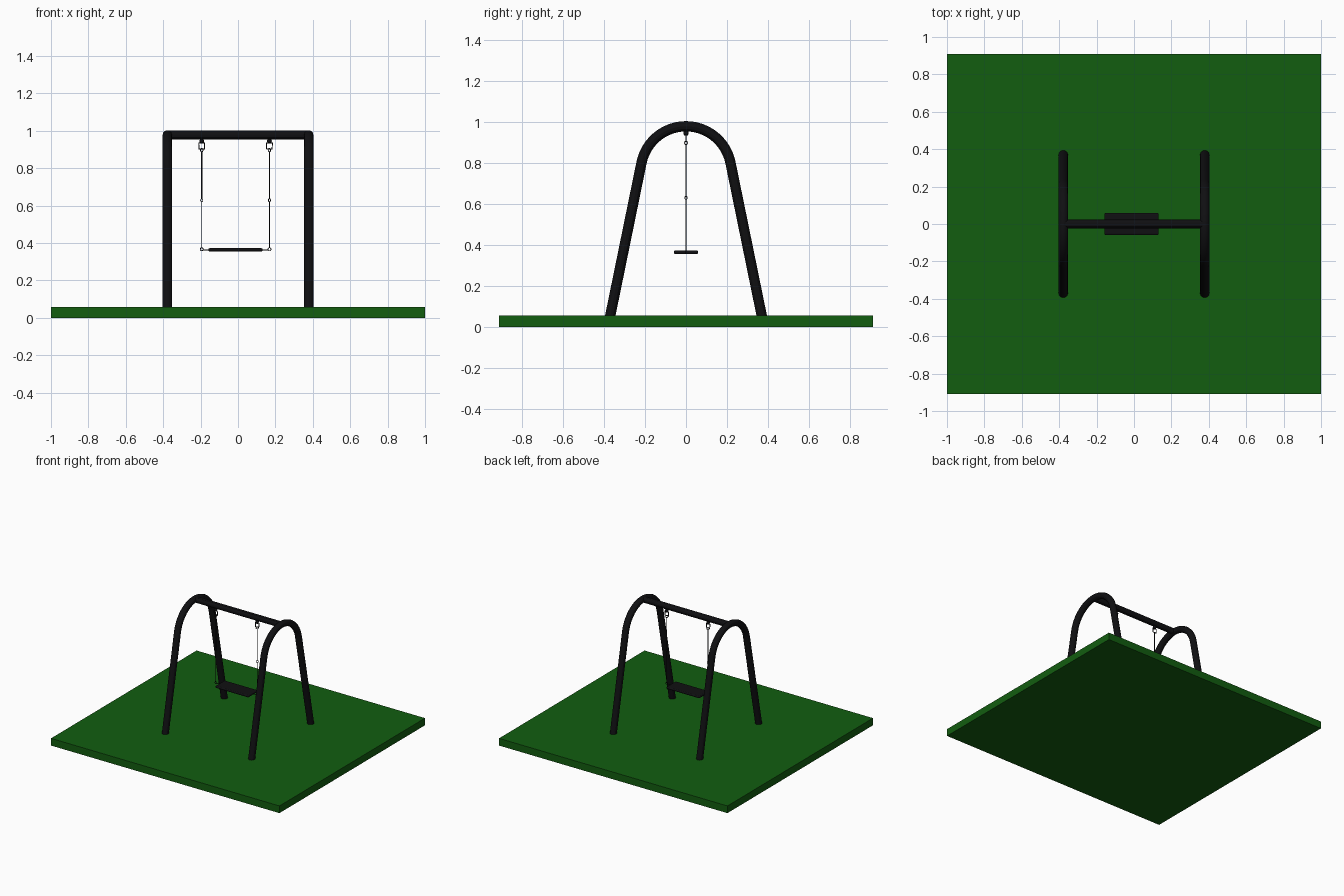
import bpy, math

if "Cube" in bpy.data.objects:
    bpy.data.objects.remove(bpy.data.objects["Cube"])

GROUND_TOP = 0.057


def material(name, color):
    m = bpy.data.materials.new(name)
    m.diffuse_color = color
    m.use_nodes = True
    m.node_tree.nodes["Principled BSDF"].inputs["Base Color"].default_value = m.diffuse_color
    return m


GREEN = material("grass_green", (0.006, 0.11, 0.005, 1))
BLACK = material("black_paint", (0.005, 0.005, 0.006, 1))


def finish(name, mat, smooth=True):
    ob = bpy.context.object
    ob.name = name
    ob.data.materials.clear()
    ob.data.materials.append(mat)
    if smooth:
        bpy.ops.object.shade_smooth_by_angle()
    return ob


def box(name, center, size, mat):
    bpy.ops.mesh.primitive_cube_add(size=1, location=center)
    bpy.context.object.scale = size
    bpy.ops.object.transform_apply(location=False, rotation=False, scale=True)
    return finish(name, mat, False)


def tube(name, points, radius, mat=BLACK, res=4, cyclic=False):
    cu = bpy.data.curves.new(name, 'CURVE')
    cu.dimensions = '3D'
    cu.bevel_depth = radius
    cu.bevel_resolution = res
    cu.use_fill_caps = not cyclic
    sp = cu.splines.new('POLY')
    sp.points.add(len(points) - 1)
    for p, co in zip(sp.points, points):
        p.co = (*co, 1)
    sp.use_cyclic_u = cyclic
    ob = bpy.data.objects.new(name, cu)
    bpy.context.collection.objects.link(ob)
    bpy.ops.object.select_all(action='DESELECT')
    bpy.context.view_layer.objects.active = ob
    ob.select_set(True)
    bpy.ops.object.convert(target='MESH')
    return finish(name, mat)


def ring(name, loc, major, minor, rot):
    bpy.ops.mesh.primitive_torus_add(location=loc, rotation=rot, major_radius=major,
                                     minor_radius=minor, major_segments=20, minor_segments=8)
    return finish(name, BLACK)


# Grass slab
box("ground", (0, 0, GROUND_TOP / 2), (2, 1.82, GROUND_TOP), GREEN)

# Two arched end frames: straight splayed legs tangent to a round top
TOP, R, TILT = 0.978, 0.221, math.radians(11.6)
for side, x in (("left", -0.378), ("right", 0.378)):
    path = [(x, -0.37, 0.05)]
    for i in range(25):
        a = TILT + (math.pi - 2 * TILT) * i / 24
        path.append((x, -R * math.cos(a), TOP - R + R * math.sin(a)))
    path.append((x, 0.37, 0.05))
    tube(side + "_arch", path, 0.025)

# Top beam
tube("top_beam", [(-0.378, 0, TOP), (0.378, 0, TOP)], 0.023)

# Swing seat with rounded corners
CX = -0.013
SEAT_Z = 0.364
seat = box("seat", (CX, 0, SEAT_Z), (0.29, 0.118, 0.017), BLACK)
bev = seat.modifiers.new("rounding", 'BEVEL')
bev.width = 0.007
bev.segments = 3

# Hangers, ropes and links on both sides of the seat
for side, s in (("left", -1), ("right", 1)):
    x = CX + s * 0.181
    tube(side + "_hanger_post", [(x, 0, TOP - 0.015), (x, 0, 0.932)], 0.009)
    bpy.ops.mesh.primitive_uv_sphere_add(segments=16, ring_count=8, radius=0.013,
                                         location=(x, 0, 0.945))
    finish(side + "_hanger_swivel", BLACK)
    # Shackle and its pin
    w = 0.016
    tube(side + "_shackle", [(x - w, 0, 0.935), (x + w, 0, 0.935), (x + w * 0.9, 0, 0.903),
                             (x - w * 0.9, 0, 0.903)], 0.0035, res=2, cyclic=True)
    ring(side + "_shackle_eye", (x, 0, 0.897), 0.009, 0.0025, (math.pi / 2, 0, math.pi / 4))
    # Rope in two lengths with a link between them
    tube(side + "_upper_rope", [(x, 0, 0.89), (x, 0, 0.637)], 0.003, res=2)
    ring(side + "_middle_link", (x, 0, 0.629), 0.008, 0.0022, (math.pi / 2, 0, math.pi / 4))
    tube(side + "_lower_rope", [(x, 0, 0.621), (x, 0, 0.374)], 0.0022, res=2)
    ring(side + "_seat_link", (x, 0, 0.367), 0.008, 0.0022, (math.pi / 2, 0, 0))
    tube(side + "_seat_rod", [(x - s * 0.007, 0, SEAT_Z), (CX + s * 0.14, 0, SEAT_Z)],
         0.0025, res=2)
